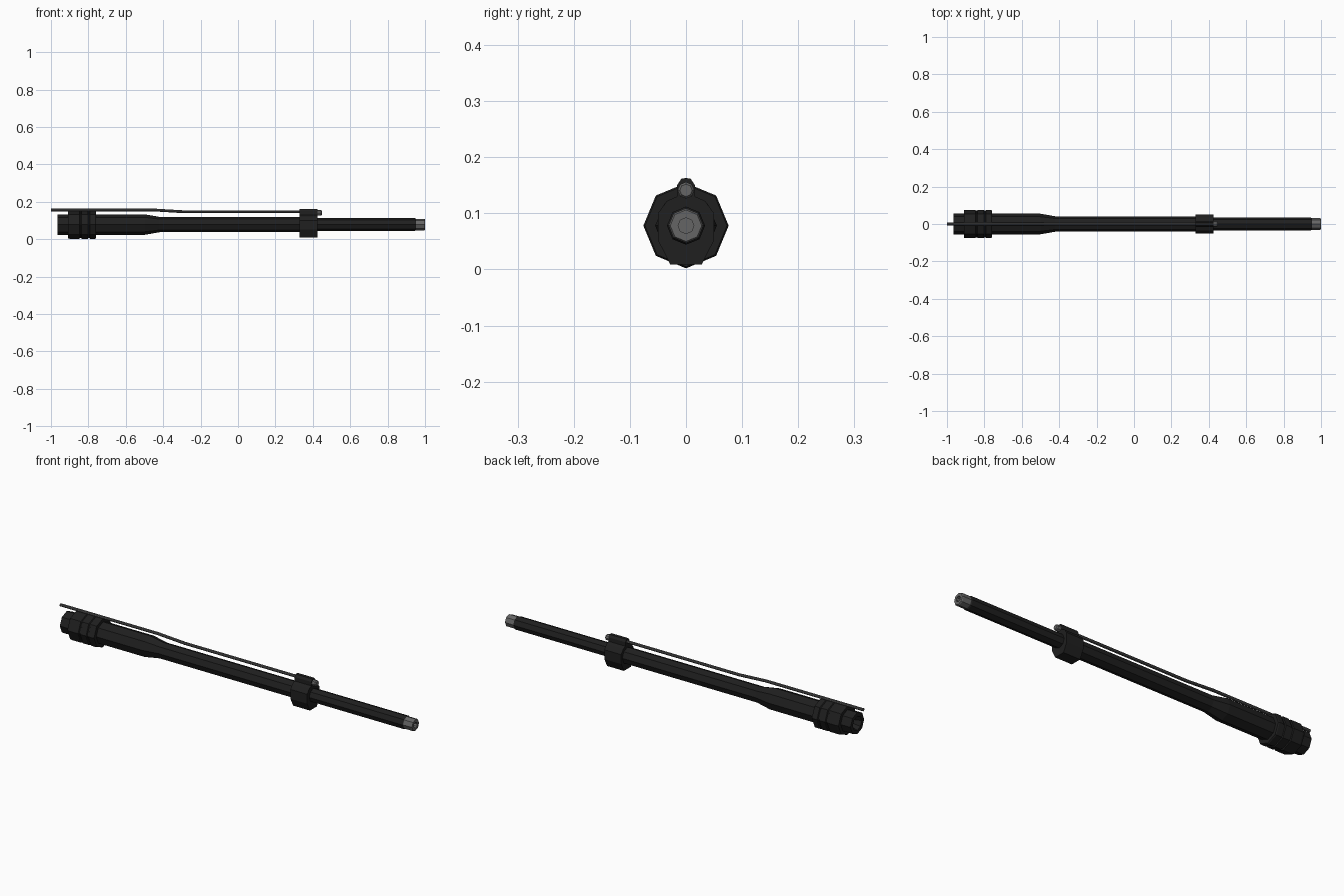
import bpy, bmesh, math
from mathutils import Vector

if "Cube" in bpy.data.objects:
    bpy.data.objects.remove(bpy.data.objects["Cube"])

AXIS_Z = 0.078  # height of the bore line


def material(name, v):
    m = bpy.data.materials.new(name)
    m.diffuse_color = (v, v, v, 1)
    m.use_nodes = True
    m.node_tree.nodes["Principled BSDF"].inputs["Base Color"].default_value = m.diffuse_color
    return m


BLACK = material("black steel", 0.014)
GREY = material("bare steel", 0.13)
TUBE = material("dark grey steel", 0.085)


def finish(name, bm, mat):
    bmesh.ops.recalc_face_normals(bm, faces=bm.faces)
    me = bpy.data.meshes.new(name)
    bm.to_mesh(me)
    bm.free()
    me.materials.append(mat)
    ob = bpy.data.objects.new(name, me)
    bpy.context.collection.objects.link(ob)
    return ob


def lathe(name, profile, mat, z=AXIS_Z, sides=8, loop=False):
    """Faceted turning along x; profile holds (x, radius) or (x, radius, z)."""
    bm = bmesh.new()
    rings = []
    for p in profile:
        cz = p[2] if len(p) > 2 else z
        rings.append([bm.verts.new((p[0], p[1] * math.cos(a), cz + p[1] * math.sin(a)))
                      for a in (2 * math.pi * i / sides for i in range(sides))])
    pairs = list(zip(rings, rings[1:]))
    if loop:
        pairs.append((rings[-1], rings[0]))
    else:
        bm.faces.new(rings[0])
        bm.faces.new(rings[-1])
    for a, b in pairs:
        for i in range(sides):
            j = (i + 1) % sides
            bm.faces.new((a[i], a[j], b[j], b[i]))
    return finish(name, bm, mat)


def extrude_x(name, half, x0, x1, mat):
    """Mirrored (y, z) half outline, pulled along x."""
    outline = half + [(-y, z) for y, z in reversed(half)]
    bm = bmesh.new()
    face = bm.faces.new([bm.verts.new((x0, y, z)) for y, z in outline])
    ext = bmesh.ops.extrude_face_region(bm, geom=[face])
    verts = [g for g in ext["geom"] if isinstance(g, bmesh.types.BMVert)]
    bmesh.ops.translate(bm, verts=verts, vec=Vector((x1 - x0, 0, 0)))
    return finish(name, bm, mat)


# Barrel with chamber swell, shoulder and open rear bore
lathe("barrel", [(-0.93, 0.024), (-0.965, 0.036), (-0.965, 0.055), (-0.50, 0.055),
                 (-0.42, 0.041), (0.38, 0.041), (0.38, 0.034), (0.945, 0.034),
                 (0.953, 0.030)], BLACK)

# Barrel nut with two shallow grooves
nut = [(-0.91, 0.05), (-0.91, 0.073), (-0.90, 0.076)]
for x in (-0.842, -0.797):
    nut += [(x - 0.006, 0.076), (x - 0.003, 0.071), (x + 0.003, 0.071), (x + 0.006, 0.076)]
nut += [(-0.765, 0.076), (-0.76, 0.073), (-0.76, 0.05)]
lathe("barrel_nut", nut, BLACK)

# Muzzle thread with bore
lathe("muzzle_tip", [(0.95, 0.014), (0.95, 0.031), (0.995, 0.031), (1.0, 0.028),
                     (1.0, 0.014)], GREY, loop=True)
lathe("bore_floor", [(0.951, 0.014), (0.965, 0.014)], GREY)

# Gas block around the barrel, with a neck up to the tube
extrude_x("gas_block", [(0.028, 0.009), (0.050, 0.052), (0.050, 0.100), (0.034, 0.122),
                        (0.016, 0.130), (0.016, 0.150), (0.008, 0.162)],
          0.33, 0.425, BLACK)
lathe("gas_plug", [(0.42, 0.015), (0.443, 0.015), (0.448, 0.011)], GREY, z=0.141)

# Gas tube with a gentle bend
lathe("gas_tube", [(-1.0, 0.0075, 0.156), (-0.45, 0.0075, 0.156), (-0.30, 0.0075, 0.147),
                   (0.35, 0.0075, 0.147)], TUBE)
